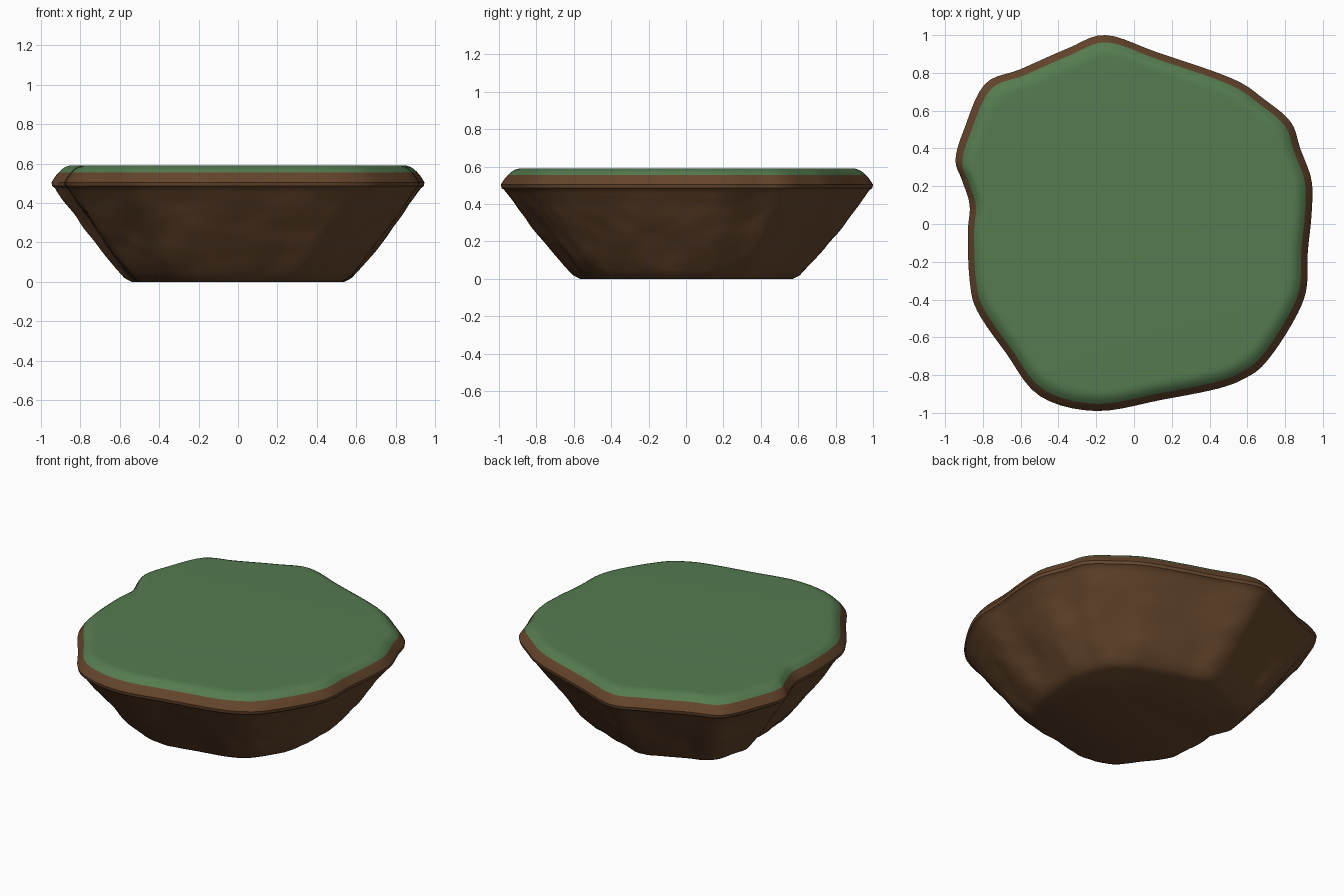
import bpy, bmesh, math
from mathutils import Vector, noise

if "Cube" in bpy.data.objects:
    bpy.data.objects.remove(bpy.data.objects["Cube"])

# Rim outline seen from above, clockwise from the back point
OUTLINE = [(-.15, 1), (.12, .91), (.52, .77), (.69, .66), (.83, .54), (.88, .4),
           (.94, .23), (.94, .05), (.92, -.15), (.91, -.36), (.83, -.54), (.7, -.73),
           (.6, -.81), (.45, -.87), (.15, -.93), (-.2, -.99), (-.5, -.91), (-.68, -.68),
           (-.83, -.46), (-.87, -.3), (-.88, -.05), (-.87, .1), (-.91, .23),
           (-.945, .34), (-.9, .5), (-.79, .74), (-.6, .82), (-.35, .93)]
STEPS = 5


def smooth_loop(points):
    """Closed Catmull-Rom curve through the points."""
    p = [Vector(q) for q in points]
    n, out = len(p), []
    for i in range(n):
        a, b, c, d = (p[(i + k) % n] for k in (-1, 0, 1, 2))
        for s in range(STEPS):
            t = s / STEPS
            out.append(.5 * (2 * b + (c - a) * t + (2 * a - 5 * b + 4 * c - d) * t * t
                             + (3 * b - a - 3 * c + d) * t ** 3))
    return out


def material(name, color):
    mat = bpy.data.materials.new(name)
    mat.diffuse_color = (*color, 1)
    mat.use_nodes = True
    mat.node_tree.nodes["Principled BSDF"].inputs["Base Color"].default_value = mat.diffuse_color
    return mat


def shell(name, profile, cap, mat, rough=0.0):
    """Stack scaled outlines given as (scale, z) and cap one end."""
    bm = bmesh.new()
    rings = []
    for scale, z in profile:
        fade = min(1, max(0, (.48 - z) / .08)) * (z > 0)
        ring = []
        for q in rim:
            n = noise.noise(Vector((q.x * 4, q.y * 4, z * 6)))
            n += .5 * noise.noise(Vector((q.x * 9, q.y * 9, z * 13)))
            xy = q * (scale + rough * fade * n)
            ring.append(bm.verts.new((xy.x, xy.y, z)))
        rings.append(ring)
    count = len(rim)
    for lo, hi in zip(rings, rings[1:]):
        for i in range(count):
            j = (i + 1) % count
            bm.faces.new((lo[j], lo[i], hi[i], hi[j]))
    bm.faces.new(rings[0] if cap == "bottom" else rings[-1][::-1])
    mesh = bpy.data.meshes.new(name)
    bm.to_mesh(mesh)
    bm.free()
    obj = bpy.data.objects.new(name, mesh)
    bpy.context.collection.objects.link(obj)
    mesh.materials.append(mat)
    bpy.context.view_layer.objects.active = obj
    obj.select_set(True)
    bpy.ops.object.shade_smooth_by_angle(angle=math.radians(35))
    obj.select_set(False)


rim = smooth_loop(OUTLINE)

# Tapered earth body with a slightly rough flank and beveled rim
flank = [(.64 + .36 * ((z - .05) / .45) ** .93, z) for z in [.05 + .0225 * k for k in range(20)]]
shell("earth_body",
      [(.57, 0), (.61, .02)] + flank + [(.996, .485), (1, .505), (.98, .535), (.962, .555)],
      "bottom", material("earth", (.13, .06, .025)), .014)

# Grass cap with a rounded edge
shell("grass_top", [(.962, .555), (.945, .571), (.925, .583), (.905, .589), (.88, .59)],
      "top", material("grass", (.09, .2, .08)))
